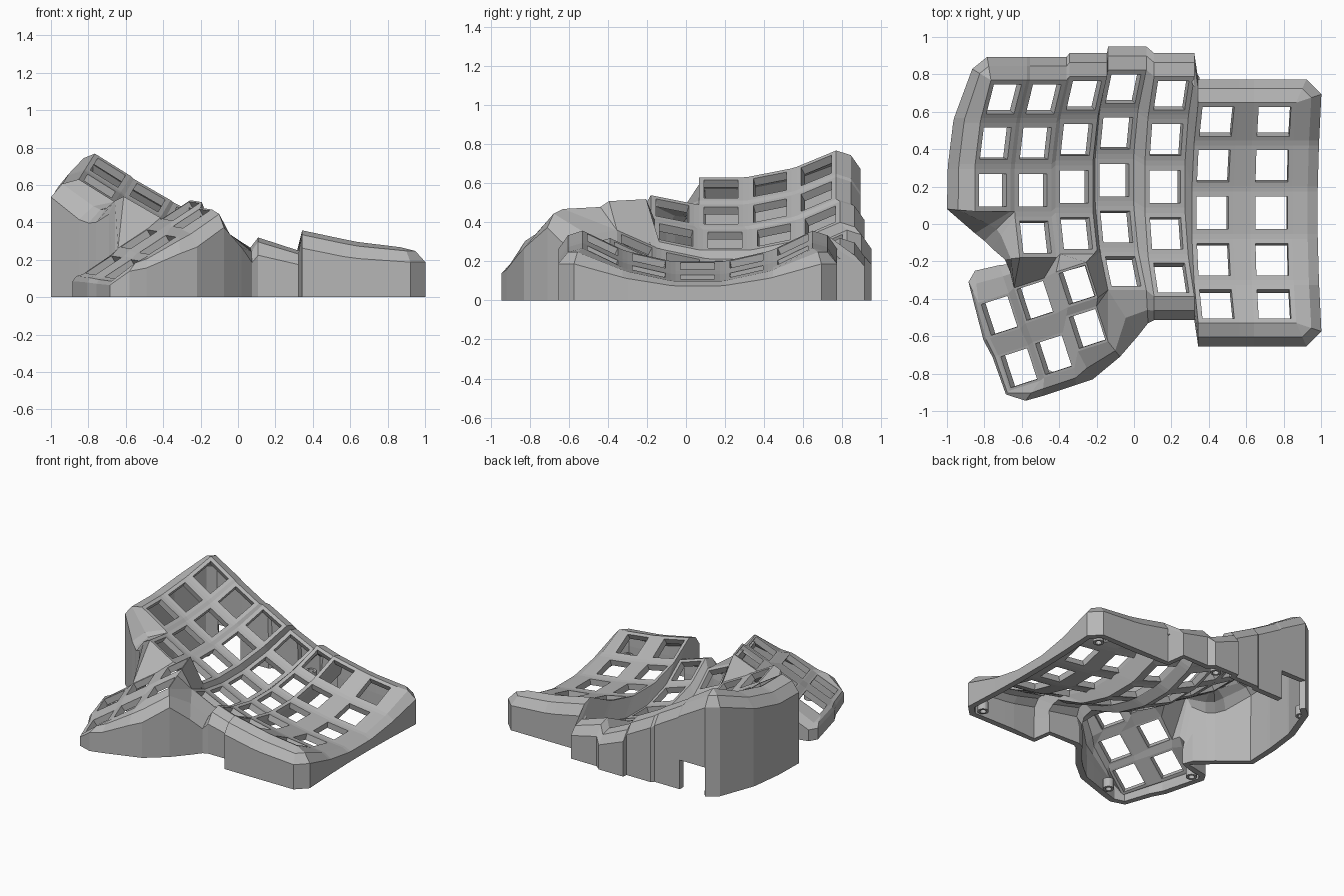
import bpy, bmesh, math
from mathutils import Vector

cube = bpy.data.objects.get("Cube")
if cube:
    bpy.data.objects.remove(cube, do_unlink=True)

mat = bpy.data.materials.new("plain grey")
mat.use_nodes = True
GREY = (0.47, 0.47, 0.47, 1)
mat.diffuse_color = GREY
mat.node_tree.nodes["Principled BSDF"].inputs["Base Color"].default_value = GREY

HOLE, STEP, THICK = 0.087, math.radians(13), 0.045
RADIUS = 0.25 / math.sin(STEP)
bm = bmesh.new()


def face(*verts):
    """Add a face, dropping repeated corners."""
    unique = list(dict.fromkeys(verts))
    if len(unique) > 2:
        bm.faces.new(unique)


def plate(c, u, v, half):
    """Square key plate around an open hole; returns its corners by sign."""
    signs = [(-1, -1), (1, -1), (1, 1), (-1, 1)]
    ring = [[bm.verts.new(c + u * (s * h) + v * (t * h)) for s, t in signs]
            for h in (half, HOLE)]
    for i in range(4):
        j = (i + 1) % 4
        face(ring[0][i], ring[0][j], ring[1][j], ring[1][i])
    return dict(zip(signs, ring[0]))


def weave(keys):
    """Fill the webs between neighbouring plates in a (column, row) grid."""
    for (j, k), a in keys.items():
        up, side, diag = (keys.get(q) for q in ((j, k + 1), (j + 1, k), (j + 1, k + 1)))
        if up:
            face(a[-1, 1], a[1, 1], up[1, -1], up[-1, -1])
        if side:
            face(a[1, -1], side[-1, -1], side[-1, 1], a[1, 1])
        if up and side and diag:
            face(a[1, 1], side[-1, 1], diag[-1, -1], up[1, -1])


# Finger columns: centre x, y, z, sideways tilt, lowest row
columns = [(-.755, .18, .57, 32, 0), (-.54, .18, .435, 30, -1),
           (-.32, .20, .31, 28, -1), (-.105, .235, .165, 25, -2),
           (.165, .20, .13, 18, -2), (.42, .06, .175, 12, -2),
           (.735, .06, .12, 7, -2)]
K = {}
for j, (x, y, z, tilt, low) in enumerate(columns):
    t = math.radians(tilt)
    u, w = Vector((math.cos(t), 0, -math.sin(t))), Vector((math.sin(t), 0, math.cos(t)))
    fwd = Vector((0, 1, 0))
    for k in range(low, 3):
        p = k * STEP
        c = Vector((x, y, z)) + fwd * RADIUS * math.sin(p) + w * RADIUS * (1 - math.cos(p))
        K[j, k] = plate(c, u, fwd * math.cos(p) + w * math.sin(p), 0.113)
weave(K)

# Thumb cluster: row 1 is the back row, row 0 the front row
thumb = {(0, 1): (-.72, -.49, .17), (1, 1): (-.53, -.41, .31), (2, 1): (-.305, -.325, .46),
         (0, 0): (-.615, -.77, .15), (1, 0): (-.43, -.70, .28), (2, 0): (-.25, -.56, .42)}
yaw, roll = math.radians(18), math.radians(32)
tu = Vector((math.cos(roll) * math.cos(yaw), math.cos(roll) * math.sin(yaw), math.sin(roll)))
tv = Vector((-math.sin(yaw), math.cos(yaw), 0.05)).normalized()
T = {q: plate(Vector(c), tu, tv, 0.1) for q, c in thumb.items()}
weave(T)

# Bridge between thumb cluster and finger columns
m = [K[3, -2][-1, -1], K[3, -2][-1, 1], K[3, -1][-1, -1], K[2, -1][1, -1],
     K[2, -1][-1, -1], K[1, -1][1, -1], K[1, -1][-1, -1]]
t = [T[2, 0][1, -1], T[2, 0][1, 1], T[2, 1][1, -1], T[2, 1][1, 1],
     T[2, 1][-1, 1], T[1, 1][1, 1], T[1, 1][-1, 1]]
face(m[0], t[0], t[1])
face(m[0], t[1], t[2])
face(m[0], t[2], t[3], m[1])
face(m[1], t[3], m[2])
face(m[2], t[3], m[3])
for i in (3, 4, 5):
    face(m[i], t[i], t[i + 1], m[i + 1])

# Rim loop: plate corner and the outward offset of the wall there
D = 0.125
loop = []


def rim(v, dx, dy):
    loop.append((v, dx, dy))


def rim_to(v, x, y):
    loop.append((v, x - v.co.x, y - v.co.y))


# back
rim(K[0, 2][-1, 1], -.02, D)
for j in range(7):
    if j:
        rim(K[j, 2][-1, 1], 0, D)
    rim(K[j, 2][1, 1], .055 if j == 6 else 0, D)
# right-hand edge
for k in range(2, -3, -1):
    rim(K[6, k][1, 1], .135, .045 if k == 2 else 0)
    rim(K[6, k][1, -1], .135, -.045 if k == -2 else 0)
# front
rim(K[6, -2][1, -1], .055, -D)
rim(K[6, -2][-1, -1], 0, -D)
for j in (5, 4):
    rim(K[j, -2][1, -1], 0, -D)
    rim(K[j, -2][-1, -1], 0, -D)
rim_to(K[3, -2][1, -1], .075, -.53)
rim_to(K[3, -2][-1, -1], .02, -.60)
# thumb front, outer edge and back
rim_to(T[2, 0][1, -1], -.075, -.71)
rim_to(T[2, 0][-1, -1], -.22, -.83)
rim_to(T[1, 0][1, -1], -.31, -.86)
rim_to(T[1, 0][-1, -1], -.49, -.92)
rim_to(T[0, 0][1, -1], -.58, -.945)
rim(T[0, 0][-1, -1], -.02, -.02)
rim(T[0, 0][-1, 1], -.03, -.01)
rim(T[0, 1][-1, -1], -.035, -.01)
rim_to(T[0, 1][-1, 1], -.885, -.31)
rim_to(T[0, 1][-1, 1], -.85, -.25)
rim_to(T[0, 1][1, 1], -.72, -.22)
rim_to(T[1, 1][-1, 1], -.67, -.215)
# notch between thumb and outer column
rim_to(K[1, -1][-1, -1], -.69, -.19)
rim_to(K[1, -1][-1, 1], -.76, -.13)
rim_to(K[1, 0][-1, -1], -.80, -.09)
rim_to(K[0, 0][1, -1], -.85, -.05)
rim_to(K[0, 0][-1, -1], -1, .08)
# high outer edge
for k in range(3):
    if k:
        rim(K[0, k][-1, -1], -.145, 0)
    rim(K[0, k][-1, 1], -.10 if k == 2 else -.145, .06 if k == 2 else 0)

# Walls: sloped rim, bevel, upright wall, with a cable gap in the back
rings = []
for v, dx, dy in loop:
    x, y, z = v.co
    drop = min(0.095, 0.3 * z)
    edge = z - drop
    stack = [v]
    for f, h in ((.6, z - drop * .25), (1, edge), (1, min(.22, edge * .6)), (1, 0)):
        stack.append(bm.verts.new((x + dx * f, y + dy * f, h)))
    rings.append(stack)
for i, a in enumerate(rings):
    b = rings[(i + 1) % len(rings)]
    for s in range(4):
        if not (i == 0 and s == 3):
            face(a[s], a[s + 1], b[s + 1], b[s])

bmesh.ops.recalc_face_normals(bm, faces=bm.faces)
if sum(f.normal.z * f.calc_area() for f in bm.faces) < 0:
    bmesh.ops.reverse_faces(bm, faces=bm.faces)


def make_object(name, mesh_data, thickness):
    """Turn a skin into a solid shell standing on the ground."""
    mesh = bpy.data.meshes.new(name)
    mesh_data.to_mesh(mesh)
    mesh_data.free()
    obj = bpy.data.objects.new(name, mesh)
    bpy.context.collection.objects.link(obj)
    mesh.materials.append(mat)
    solid = obj.modifiers.new("Thickness", "SOLIDIFY")
    solid.thickness, solid.offset = thickness, -1
    bpy.context.view_layer.objects.active = obj
    bpy.ops.object.modifier_apply(modifier=solid.name)
    for vert in obj.data.vertices:
        vert.co.z = max(0, vert.co.z)
    return obj


make_object("keyboard_case", bm, THICK)

# Screw posts inside the base
posts = [(-.83, .79), (.88, .67), (.88, -.56), (-.46, -.82), (-.79, -.33), (.0, .87)]
for n, (x, y) in enumerate(posts):
    pb = bmesh.new()
    made = bmesh.ops.create_cone(pb, cap_ends=False, segments=20, radius1=.038,
                                 radius2=.038, depth=.07)
    bmesh.ops.translate(pb, verts=made["verts"], vec=(x, y, .035))
    bmesh.ops.recalc_face_normals(pb, faces=pb.faces)
    make_object(f"screw_post_{n + 1}", pb, .016)
